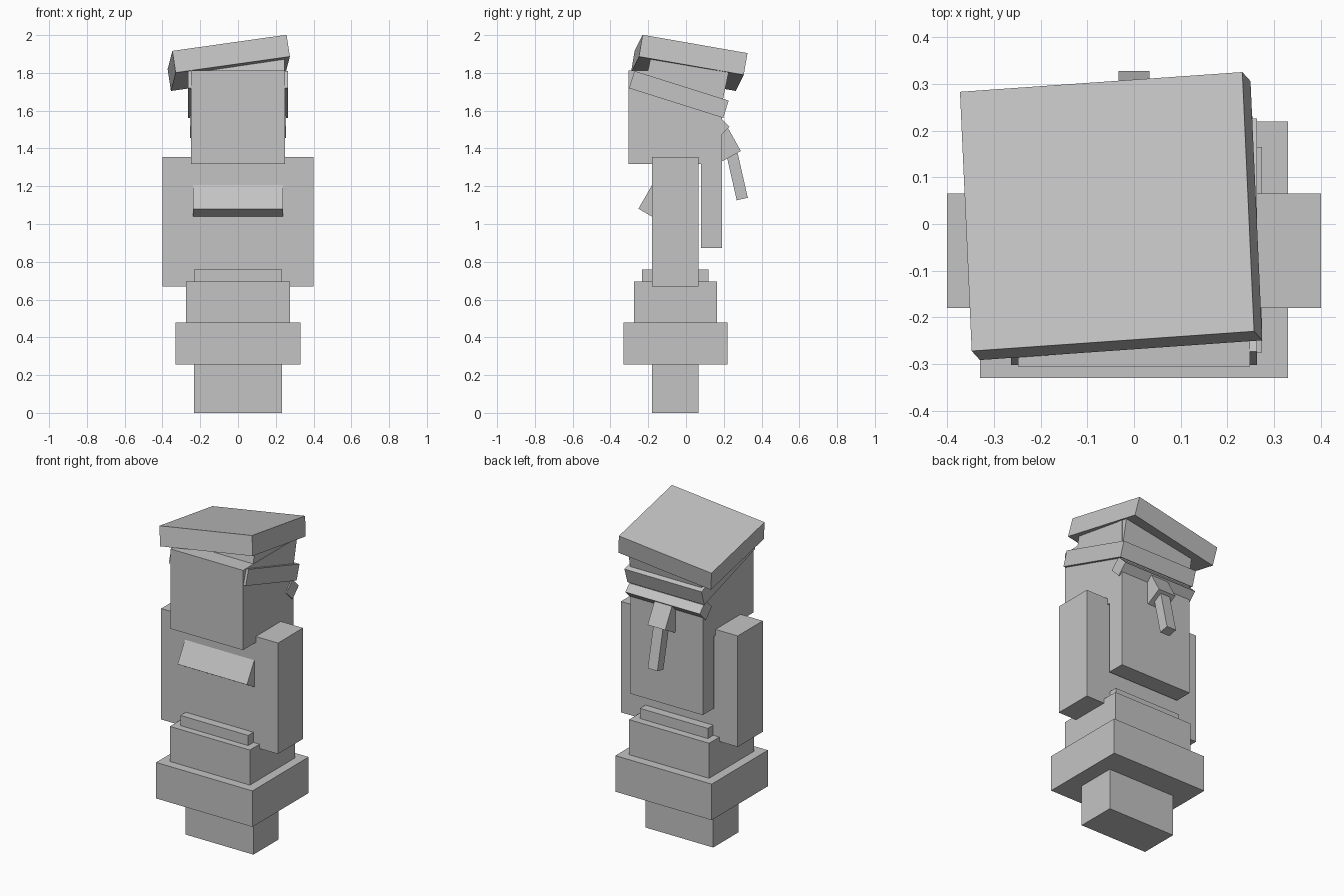
import bpy
import bmesh
from math import radians
from mathutils import Euler, Matrix, Vector

cube = bpy.data.objects.get("Cube")
if cube:
    bpy.data.objects.remove(cube, do_unlink=True)

stone = bpy.data.materials.new("stone_grey")
stone.use_nodes = True
GREY = (0.55, 0.55, 0.55, 1)
stone.diffuse_color = GREY
stone.node_tree.nodes["Principled BSDF"].inputs["Base Color"].default_value = GREY


def box(name, center, size, tilt=(0, 0, 0)):
    """Box of a given size, tilted in degrees about its centre."""
    bm = bmesh.new()
    bmesh.ops.create_cube(bm, size=1, matrix=Matrix.Diagonal((*size, 1)))
    mesh = bpy.data.meshes.new(name)
    bm.to_mesh(mesh)
    bm.free()
    mesh.materials.append(stone)
    obj = bpy.data.objects.new(name, mesh)
    obj.location = center
    obj.rotation_euler = Euler([radians(a) for a in tilt])
    bpy.context.collection.objects.link(obj)
    return obj


def block(name, half_x, y, z):
    """Upright box, symmetric in x, between two y and two z limits."""
    center = Vector((0, sum(y) / 2, sum(z) / 2))
    return box(name, center, (2 * half_x, y[1] - y[0], z[1] - z[0]))


# Base and stepped robe
block("legs", 0.232, (-0.18, 0.065), (0, 0.26))
block("robe_hem", 0.33, (-0.33, 0.22), (0.255, 0.478))
block("robe_skirt", 0.274, (-0.275, 0.165), (0.47, 0.695))
block("waistband", 0.232, (-0.232, 0.118), (0.69, 0.758))

# Upper body
block("torso_and_arms", 0.4, (-0.18, 0.065), (0.668, 1.355))
box("chest_fold", (0, -0.16, 1.12), (0.475, 0.12, 0.16), (-30, 0, 0))

# Head and hair
block("head", 0.248, (-0.305, 0.19), (1.318, 1.812))
block("back_hair", 0.248, (0.08, 0.19), (0.872, 1.318))
box("hair_roll", (0, 0.17, 1.515), (0.51, 0.085, 0.085), (45, 0, 0))
box("hair_knot", (0, 0.207, 1.423), (0.12, 0.11, 0.145), (29, 0, 0))
box("ponytail", (0, 0.268, 1.264), (0.066, 0.06, 0.27), (12.8, 0, 0))

# Headwear
box("headband", (0, -0.038, 1.686), (0.527, 0.523, 0.096), (-17.5, 0, 0))
box("cap_base", (0, 0, 1.75), (0.49, 0.42, 0.2), (-12, 0, 0))
box("cap_top", (-0.049, 0.017, 1.853), (0.612, 0.564, 0.118), (-10, -8, 4))
